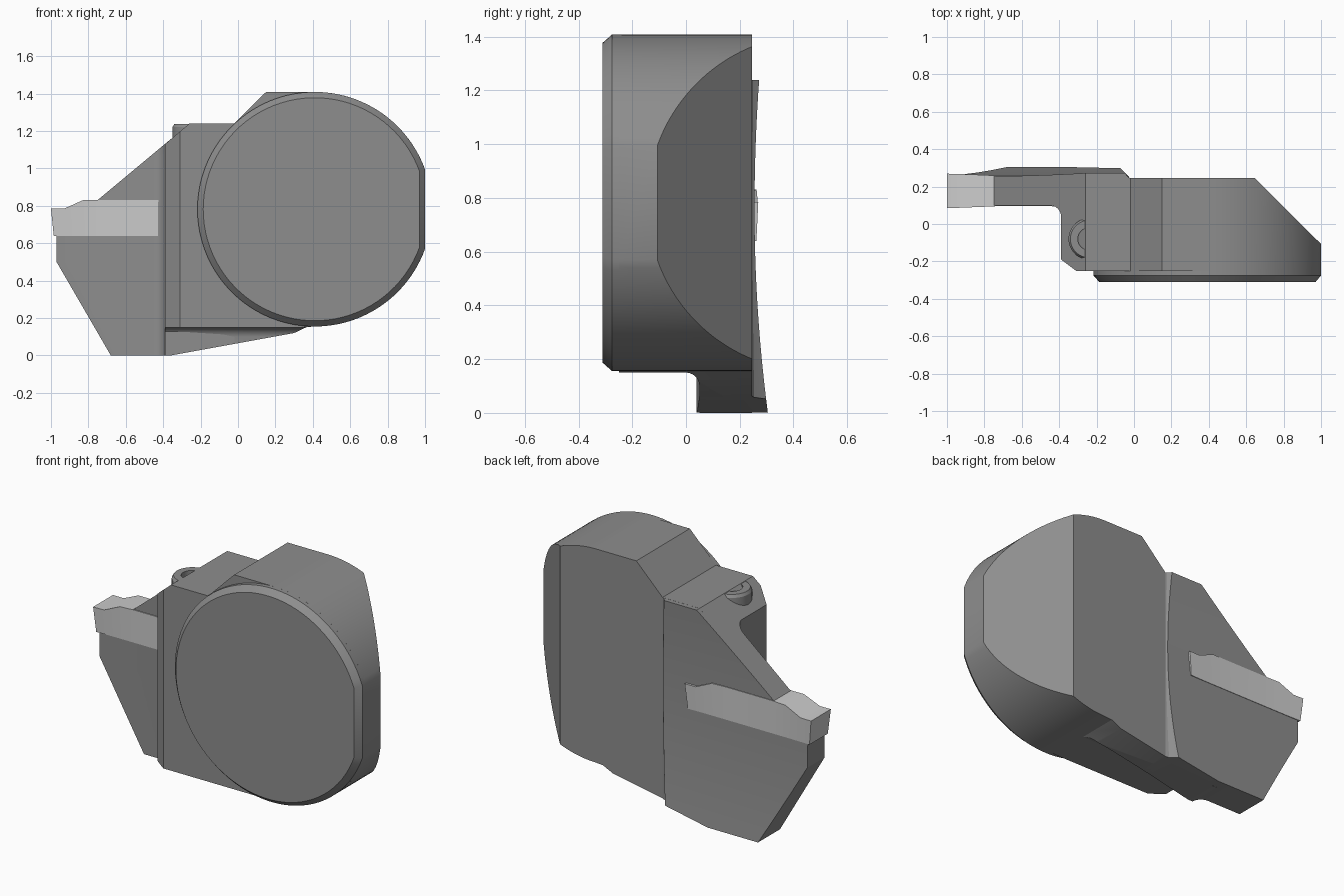
import bpy, bmesh, math
from mathutils import Vector

if "Cube" in bpy.data.objects:
    bpy.data.objects.remove(bpy.data.objects["Cube"])


def material(name, v):
    m = bpy.data.materials.new(name)
    m.diffuse_color = (v, v, v, 1)
    m.use_nodes = True
    m.node_tree.nodes["Principled BSDF"].inputs["Base Color"].default_value = m.diffuse_color
    return m


STEEL = material("steel", 0.27)
CARBIDE = material("carbide", 0.6)


def loft(name, rings, mat, cuts=()):
    """Skin closed rings, cap the ends, then trim with planes (point, outward normal)."""
    bm = bmesh.new()
    vs = [[bm.verts.new(p) for p in r] for r in rings]
    n = len(rings[0])
    for a, b in zip(vs, vs[1:]):
        for i in range(n):
            j = (i + 1) % n
            bm.faces.new((a[i], a[j], b[j], b[i]))
    bm.faces.new(vs[0])
    bm.faces.new(vs[-1])
    bmesh.ops.recalc_face_normals(bm, faces=bm.faces)
    for co, no in cuts:
        geom = bm.verts[:] + bm.edges[:] + bm.faces[:]
        bmesh.ops.bisect_plane(bm, geom=geom, plane_co=co, plane_no=no, clear_outer=True)
        bmesh.ops.holes_fill(bm, edges=[e for e in bm.edges if e.is_boundary])
    bmesh.ops.recalc_face_normals(bm, faces=bm.faces)
    me = bpy.data.meshes.new(name)
    bm.to_mesh(me)
    bm.free()
    me.materials.append(mat)
    ob = bpy.data.objects.new(name, me)
    bpy.context.collection.objects.link(ob)
    bpy.context.view_layer.objects.active = ob
    ob.select_set(True)
    bpy.ops.object.shade_smooth_by_angle(angle=math.radians(25))
    ob.select_set(False)
    return ob


def arc(cx, cy, r, a0, a1, n):
    return [(cx + r * math.cos(math.radians(a0 + (a1 - a0) * i / n)),
             cy + r * math.sin(math.radians(a0 + (a1 - a0) * i / n))) for i in range(n + 1)]


def front_line(x0, z0, x1, z1):
    """Cut plane seen edge-on from the front; removes what lies left of the direction."""
    return Vector((x0, 0, z0)), Vector((z0 - z1, 0, x1 - x0))


CX, CZ, R, FLAT = 0.41, 0.782, 0.627, 19.8

# main body: block merging into a round with a flat, slanted at the back right
profile = (arc(CX, CZ, R, -90, -FLAT, 24) + arc(CX, CZ, R, FLAT, 90, 24) +
           [(0.15, 1.409), (-0.02, 1.24), (-0.26, 1.24), (-0.39, 1.13), (-0.39, 0.15), (0.34, 0.15)])
loft("body", [[(x, y, z) for x, z in profile] for y in (-0.25, 0.246)], STEEL,
     [(Vector((1.0, -0.107, 0)), Vector((0.353, 0.355, 0))),
      (Vector((-0.39, -0.19, 0)), Vector((-0.06, -0.08, 0)))])

# round front plate with chamfered rim and flat side
loft("front_plate", [[(x, y, z) for x, z in arc(CX, CZ, r, FLAT, 360 - FLAT, 80)]
                     for y, r in ((-0.24, R), (-0.275, R), (-0.31, 0.596))], STEEL)

# blade: horizontal sections with a hollow-curved back and a fillet to the body
bottom = front_line(0.30, 0.12, -0.36, 0)
rings = []
for i in range(25):
    z = -0.05 + 1.35 * i / 24
    d = z - 0.76
    yb = 0.255 + (0.086 if d < 0 else 0.075) * d * d
    w = yb - 0.245
    rings.append([(x, y, z) for x, y in
                  [(-1.1, 0.10)] + arc(-0.45, 0.04, 0.06, 90, 0, 6) +
                  [(-0.02, 0.05), (-0.02, 0.24), (-0.02, 0.246), (-0.02 - 0.4 * w, 0.246 + 0.15 * w),
                   (-0.02 - 0.75 * w, 0.246 + 0.6 * w), (-0.02 - w, yb), (-1.1, yb)]])
loft("blade", rings, STEEL,
     [bottom,
      (Vector((0, 0, 0.001)), Vector((0, 0, -1))),
      (Vector((0, 0, 1.2395)), Vector((0, 0, 1))),
      (Vector((-0.97, 0, 0)), Vector((-1, 0, 0))),
      front_line(-0.68, 0, -0.97, 0.50),
      front_line(-0.97, 0.648, -0.26, 1.2395)])

# foot under the body, filleted to its underside
foot = ([(0.246, 0.3), (0.246, -0.1), (0.05, -0.1)] +
        arc(-0.0, 0.10, 0.05, 0, 90, 6) + [(0.0, 0.3)])
foot = [(0.246, 0.3), (0.246, -0.1), (0.05, -0.1)] + \
       [(0.05 - p, 0.15 - q) for p, q in [(0.05 - a, 0.15 - b) for a, b in arc(0, 0.10, 0.05, 0, 90, 6)]] + [(0.0, 0.3)]
loft("foot", [[(x, y, z) for y, z in foot] for x in (-0.389, 0.40)], STEEL,
     [bottom,
      (Vector((0, 0, 0)), Vector((0, 0, -1))),
      front_line(0.38, 0.158, 0.30, 0.12)])

# clamp screw half sunk in the sloped corner
loft("clamp_screw", [[(x, y, z) for x, y in arc(-0.24, -0.08, r, 0, 352.5, 47)]
                     for r, z in ((0.11, 1.05), (0.11, 1.222), (0.10, 1.238),
                                  (0.06, 1.238), (0.06, 1.19))], STEEL)

# double-ended cutting insert: half the sections, mirrored about its middle
half = [(-1.0, -0.985, 0.785, 0.092, 0.085), (-0.93, -0.93, 0.785, 0.090, 0.083),
        (-0.83, -0.83, 0.83, 0.086, 0.082), (-0.74, -0.74, 0.832, 0.082, 0.082)]
MID, YC = -0.59, 0.177
sections = half + [(2 * MID - a, 2 * MID - b, z, h, k) for a, b, z, h, k in reversed(half)]
loft("cutting_insert", [[(b, YC - k, 0.64), (b, YC + k, 0.64), (a, YC + h, z), (a, YC - h, z)]
                        for a, b, z, h, k in sections], CARBIDE)
